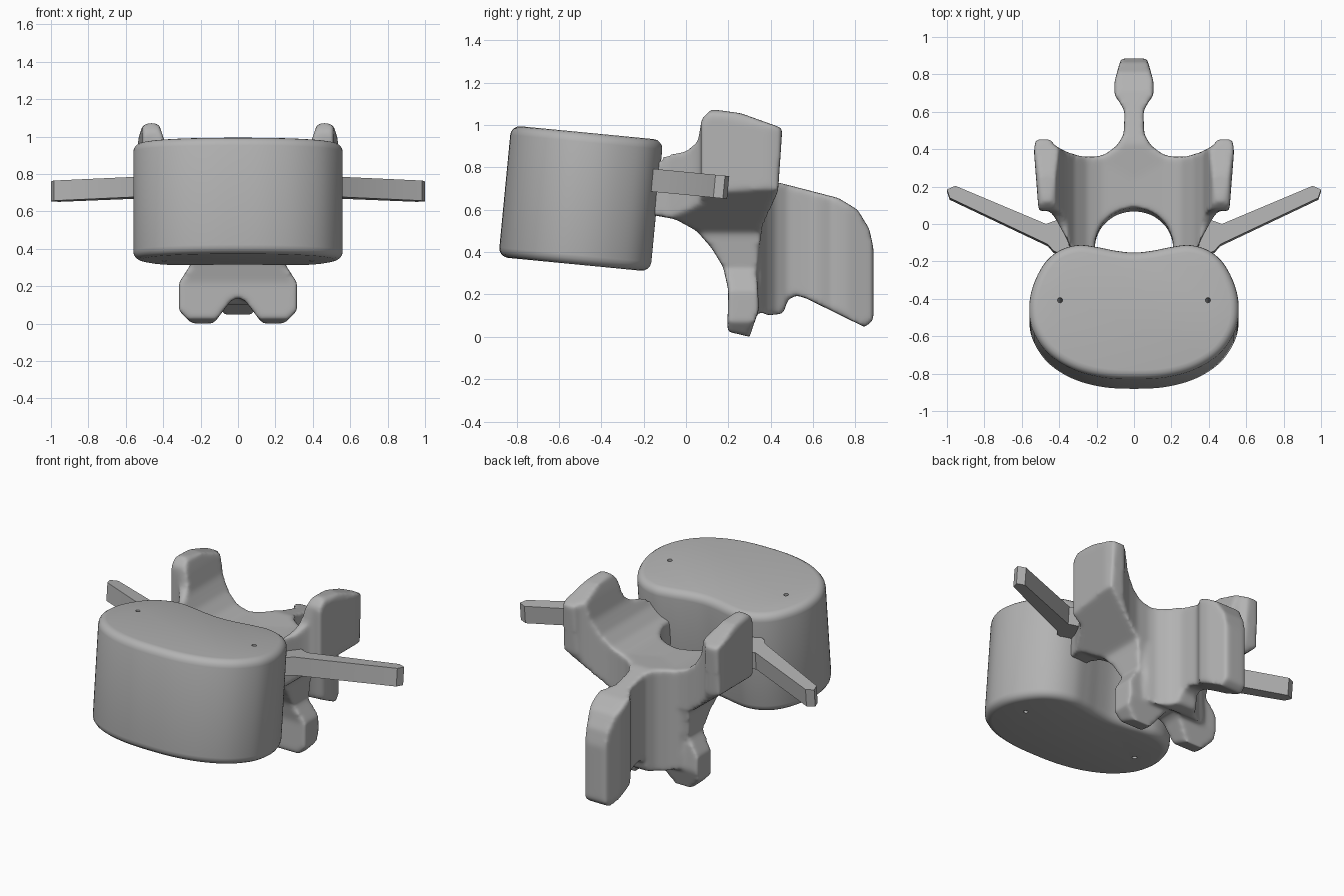
import bpy, bmesh, math
from mathutils import Matrix, Vector

if "Cube" in bpy.data.objects:
    bpy.data.objects.remove(bpy.data.objects["Cube"])

bone = bpy.data.materials.new("plain grey")
bone.use_nodes = True
GREY = (0.45, 0.45, 0.45, 1)
bone.diffuse_color = GREY
bone.node_tree.nodes["Principled BSDF"].inputs["Base Color"].default_value = GREY

TILT = Matrix.Rotation(math.radians(-5.5), 4, 'X')


def mirrored(half):
    """Close a half outline (x >= 0) across the middle."""
    return half + [(-x, v) for x, v in reversed(half) if x > 0]


def rounded(points, steps=6):
    """Smooth closed curve through the points."""
    out, n = [], len(points)
    for i in range(n):
        a, b, c, d = (Vector(points[(i + k) % n]) for k in (-1, 0, 1, 2))
        for s in range(steps):
            t = s / steps
            out.append(tuple(0.5 * (2 * b + (c - a) * t + (2 * a - 5 * b + 4 * c - d) * t**2
                                    + (3 * b - a - 3 * c + d) * t**3)))
    return out


def prism(name, outline, axis, low, high):
    """Extrude an outline along one axis."""
    place = {'X': lambda p, h: (h, p[0], p[1]),
             'Y': lambda p, h: (p[0], h, p[1]),
             'Z': lambda p, h: (p[0], p[1], h)}[axis]
    bm = bmesh.new()
    rings = [[bm.verts.new(place(p, h)) for p in outline] for h in (low, high)]
    for ring in rings:
        bm.faces.new(ring)
    n = len(outline)
    for i in range(n):
        j = (i + 1) % n
        bm.faces.new((rings[0][i], rings[0][j], rings[1][j], rings[1][i]))
    bmesh.ops.recalc_face_normals(bm, faces=bm.faces)
    mesh = bpy.data.meshes.new(name)
    bm.to_mesh(mesh)
    bm.free()
    mesh.materials.append(bone)
    obj = bpy.data.objects.new(name, mesh)
    bpy.context.collection.objects.link(obj)
    return obj


def circle(cx, cy, r, n):
    return [(cx + r * math.cos(2 * math.pi * i / n), cy + r * math.sin(2 * math.pi * i / n))
            for i in range(n)]


def modify(obj, kind, **settings):
    """Add a modifier and apply it."""
    bpy.ops.object.select_all(action='DESELECT')
    bpy.context.view_layer.objects.active = obj
    obj.select_set(True)
    mod = obj.modifiers.new(kind.title(), kind)
    for key, value in settings.items():
        setattr(mod, key, value)
    bpy.ops.object.modifier_apply(modifier=mod.name)


def combine(obj, tool, operation):
    modify(obj, 'BOOLEAN', operation=operation, object=tool, solver='EXACT')
    bpy.data.objects.remove(tool)


def shade(obj, degrees):
    bpy.ops.object.select_all(action='DESELECT')
    bpy.context.view_layer.objects.active = obj
    obj.select_set(True)
    bpy.ops.object.shade_smooth_by_angle(angle=math.radians(degrees))


# Kidney-shaped body with a soft rim and two small pin holes
kidney = mirrored([(0, -.36), (.17, -.35), (.33, -.305), (.46, -.22), (.54, -.1), (.56, .02),
                   (.54, .14), (.48, .26), (.4, .33), (.3, .36), (.2, .35), (.1, .33), (0, .32)])
body = prism("body", rounded(kidney), 'Z', -.312, .312)
modify(body, 'BEVEL', width=.045, segments=4, limit_method='ANGLE', angle_limit=math.radians(50))
for side in (-1, 1):
    combine(body, prism("pin_hole", circle(side * .395, .06, .014, 12), 'Z', -.5, .5), 'DIFFERENCE')
body.data.transform(Matrix.Translation((0, -.497, .653)) @ TILT)
shade(body, 35)

# Arch: plan, side and front outlines intersected
plan = mirrored([(0, -.24), (.3, -.24), (.36, -.08), (.42, .03), (.45, .07), (.51, .07),
                 (.535, .39), (.525, .46), (.46, .475), (.425, .42), (.36, .385), (.28, .36), (0, .36)])
profile = [(-.24, .85), (-.1, .86), (0, .875), (.055, .92), (.075, 1.03), (.12, 1.075), (.26, 1.055),
           (.455, .985), (.435, .69), (.355, .49), (.335, .3), (.345, .13), (.3, 0), (.195, .025),
           (.2, .22), (.175, .33), (.12, .42), (.05, .5), (-.05, .555), (-.24, .59)]
front = mirrored([(0, .72), (.17, .725), (.25, .75), (.32, .81), (.37, .89), (.4, 1), (.42, 1.06),
                  (.46, 1.08), (.51, 1.06), (.535, .99), (.535, .7), (.27, .49), (.25, .32),
                  (.315, .22), (.315, .07), (.25, 0), (.13, 0), (.04, .12), (0, .14)])
arch = prism("arch", plan, 'Z', -.2, 1.3)
combine(arch, prism("side_cutter", profile, 'X', -.7, .7), 'INTERSECT')
combine(arch, prism("front_cutter", front, 'Y', -.5, .7), 'INTERSECT')

# Round canal between body and arch
canal = prism("canal_cutter", circle(0, 0, .21, 48), 'Z', -.8, .8)
canal.data.transform(Matrix.Translation((0, -.125, .7)) @ TILT)
combine(arch, canal, 'DIFFERENCE')

# Rear spine with a thin neck and a thicker end
spine_plan = mirrored([(0, .24), (.2, .24), (.21, .355), (.15, .375), (.09, .42), (.055, .48),
                       (.05, .6), (.07, .64), (.105, .69), (.105, .76), (.07, .885), (0, .885)])
spine_side = [(.24, .72), (.43, .73), (.72, .655), (.81, .6), (.865, .51), (.885, .42), (.885, .08),
              (.845, .045), (.56, .185), (.52, .195), (.48, .175), (.46, .11), (.38, .1), (.33, .15),
              (.24, .22)]
spine = prism("spine", spine_plan, 'Z', -.2, 1)
combine(spine, prism("spine_cutter", spine_side, 'X', -.5, .5), 'INTERSECT')
combine(arch, spine, 'UNION')

# Melt the joins into soft fillets
modify(arch, 'REMESH', mode='VOXEL', voxel_size=.012)
modify(arch, 'SMOOTH', factor=.5, iterations=10)
shade(arch, 60)

# Flat side bars, sloping with the body
bar = [(.3, -.2), (.43, -.15), (.46, -.115), (.985, .135), (1, .18), (.955, .2), (.47, -.005),
       (.43, .01), (.34, .04)]
for side, name in ((1, "left_side_bar"), (-1, "right_side_bar")):
    wing = prism(name, [(side * x, y) for x, y in bar], 'Z', -.054, .054)
    wing.data.transform(Matrix.Translation((0, 0, .724)) @ TILT)
    shade(wing, 30)
